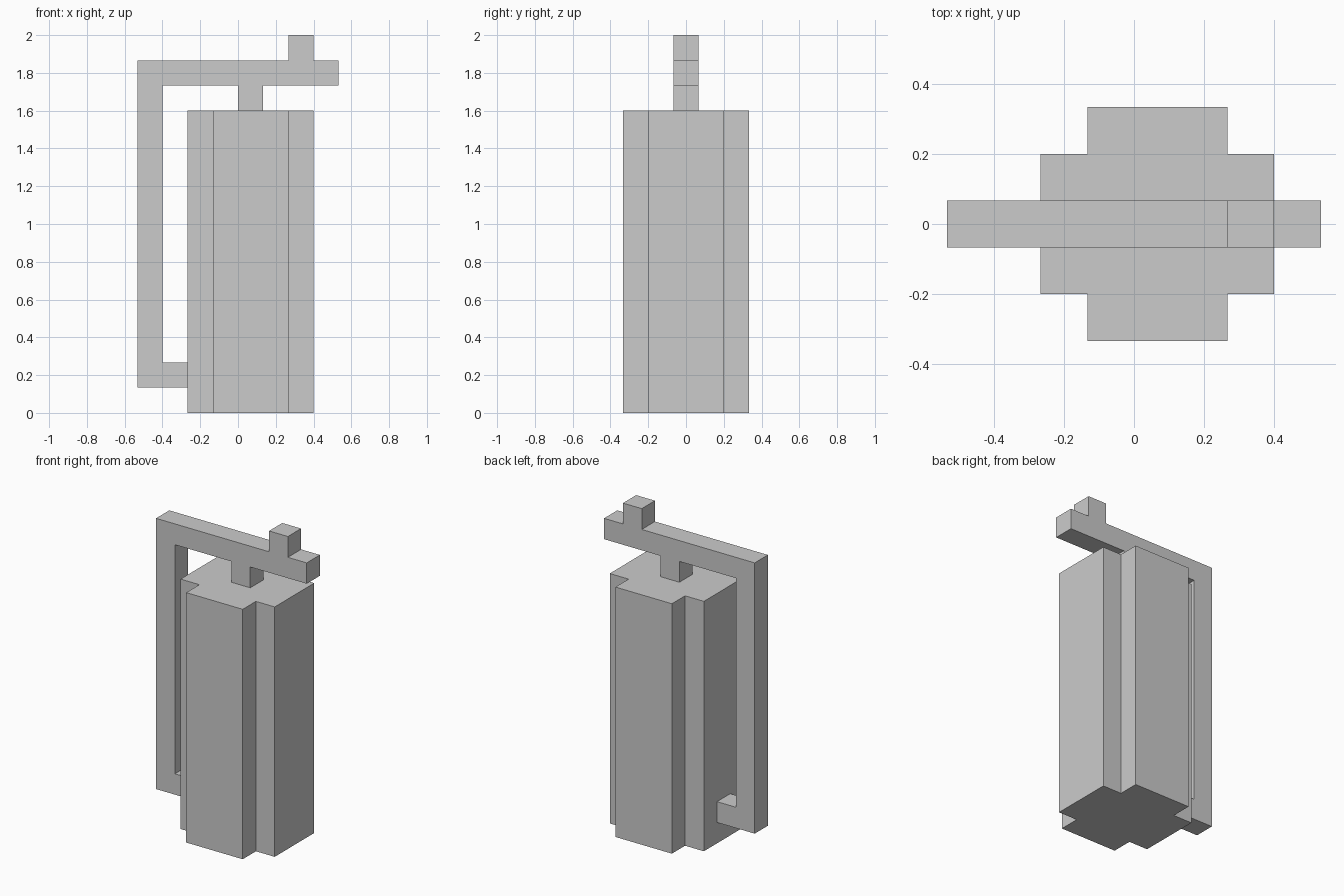
import bpy, bmesh
from mathutils import Vector

if "Cube" in bpy.data.objects:
    bpy.data.objects.remove(bpy.data.objects["Cube"])

U = 2 / 15  # block size: the model is 15 blocks tall


def prism(name, profile, to_3d, sweep):
    """Extrude a closed 2D profile (in blocks) into a solid object."""
    bm = bmesh.new()
    face = bm.faces.new([bm.verts.new(Vector(to_3d(a, b)) * U) for a, b in profile])
    ext = bmesh.ops.extrude_face_region(bm, geom=[face])
    moved = [v for v in ext["geom"] if isinstance(v, bmesh.types.BMVert)]
    bmesh.ops.translate(bm, verts=moved, vec=Vector(sweep) * U)
    bmesh.ops.recalc_face_normals(bm, faces=bm.faces)
    mesh = bpy.data.meshes.new(name)
    bm.to_mesh(mesh)
    bm.free()
    obj = bpy.data.objects.new(name, mesh)
    bpy.context.collection.objects.link(obj)
    return obj


# Tank body: plus-shaped footprint, mirrored front to back
half = [(3, 1.5), (2, 1.5), (2, 2.5), (-1, 2.5), (-1, 1.5), (-2, 1.5)]
footprint = half + [(x, -y) for x, y in reversed(half)]
prism("tank_body", footprint, lambda x, y: (x, y, 0), (0, 0, 12))

# Hose loop with top bar, button and neck, as one side profile
hose = [(-2, 1), (-4, 1), (-4, 14),            # lower arm and upright
        (2, 14), (2, 15), (3, 15), (3, 14),    # button
        (4, 14), (4, 13), (1, 13),             # nozzle end of top bar
        (1, 12), (0, 12), (0, 13),             # neck
        (-3, 13), (-3, 2), (-2, 2)]            # inside of the loop
prism("hose_and_nozzle", hose, lambda x, z: (x, -0.5, z), (0, 1, 0))
